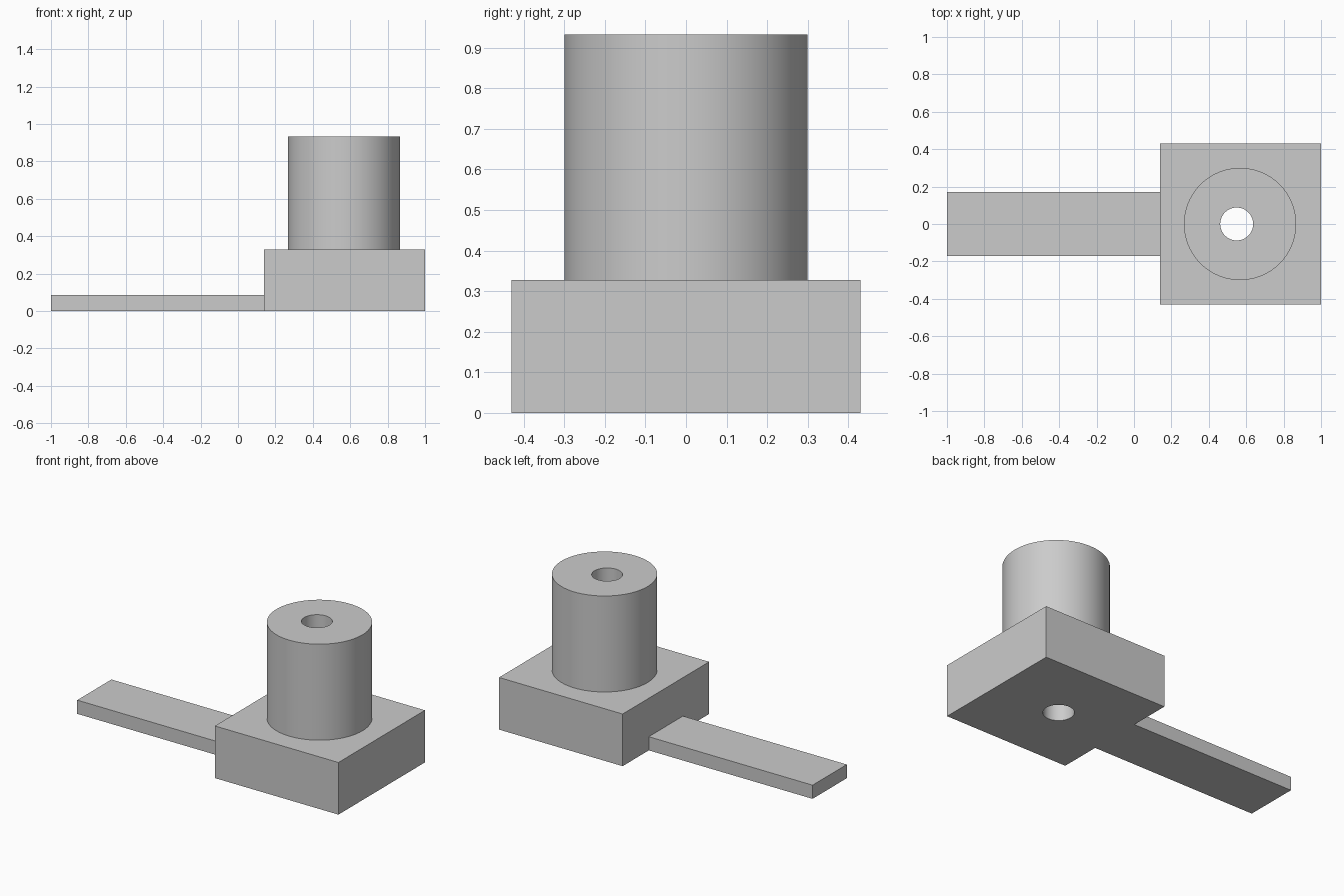
import bpy
import math

cube = bpy.data.objects.get("Cube")
if cube:
    bpy.data.objects.remove(cube, do_unlink=True)

BLOCK_TOP = 0.328
POST_TOP = 0.932
BLOCK_LEFT = 0.14

grey = bpy.data.materials.new("plain grey")
grey.use_nodes = True
colour = (0.6, 0.6, 0.6, 1)
grey.diffuse_color = colour
grey.node_tree.nodes["Principled BSDF"].inputs["Base Color"].default_value = colour


def finish(name):
    obj = bpy.context.object
    obj.name = obj.data.name = name
    bpy.ops.object.transform_apply(location=True, rotation=False, scale=True)
    obj.data.materials.append(grey)
    return obj


def box(name, x0, x1, depth, height):
    bpy.ops.mesh.primitive_cube_add(size=1, location=((x0 + x1) / 2, 0, height / 2))
    bpy.context.object.scale = (x1 - x0, depth, height)
    return finish(name)


def cylinder(name, x, radius, z0, z1):
    bpy.ops.mesh.primitive_cylinder_add(
        vertices=96, radius=radius, depth=z1 - z0, location=(x, 0, (z0 + z1) / 2))
    return finish(name)


def bore(obj, cutter):
    mod = obj.modifiers.new("bore", "BOOLEAN")
    mod.operation = "DIFFERENCE"
    mod.solver = "EXACT"
    mod.object = cutter
    bpy.ops.object.select_all(action="DESELECT")
    obj.select_set(True)
    bpy.context.view_layer.objects.active = obj
    bpy.ops.object.modifier_apply(modifier=mod.name)
    bpy.ops.object.shade_smooth_by_angle(angle=math.radians(30))


# Flat bar, square block and round post
box("flat_bar", -1, BLOCK_LEFT, 0.34, 0.086)
base_block = box("base_block", BLOCK_LEFT, 1, 0.86, BLOCK_TOP)
post = cylinder("round_post", 0.567, 0.30, BLOCK_TOP, POST_TOP)

# Slightly off-centre hole through post and block
drill = cylinder("hole_cutter", 0.549, 0.088, -0.1, POST_TOP + 0.1)
drill.hide_render = True
for part in (base_block, post):
    bore(part, drill)
bpy.data.objects.remove(drill, do_unlink=True)
